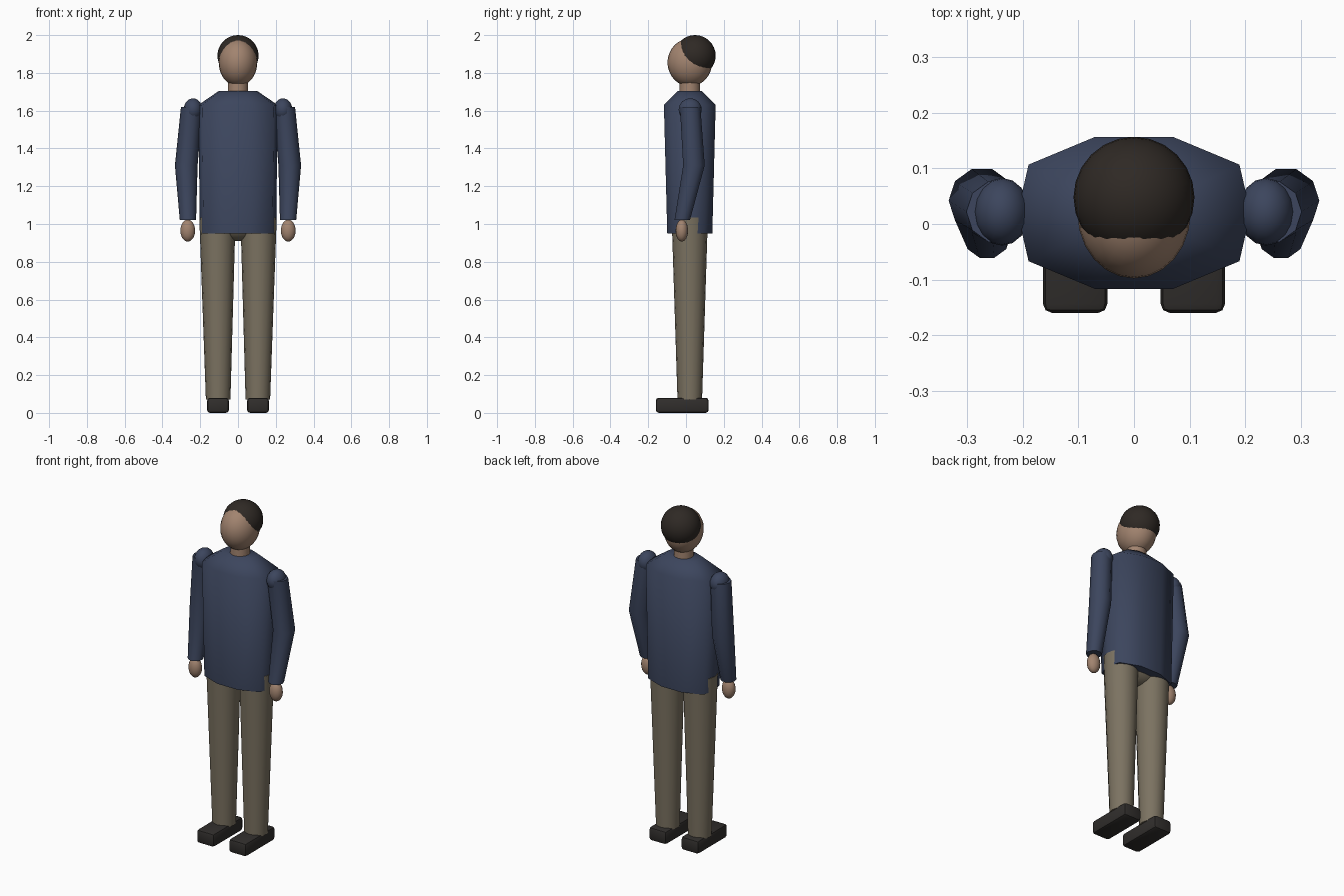
import bpy, bmesh, math
from mathutils import Vector

if "Cube" in bpy.data.objects:
    bpy.data.objects.remove(bpy.data.objects["Cube"])

CY = 0.02  # body centre line in y


def material(name, rgb):
    m = bpy.data.materials.new(name)
    m.diffuse_color = (*rgb, 1)
    m.use_nodes = True
    m.node_tree.nodes["Principled BSDF"].inputs["Base Color"].default_value = m.diffuse_color
    return m


NAVY = material("navy_cloth", (0.045, 0.06, 0.11))
TAN = material("tan_cloth", (0.2, 0.17, 0.12))
SKIN = material("skin", (0.36, 0.23, 0.16))
HAIR = material("dark_hair", (0.028, 0.022, 0.018))
SHOE = material("dark_leather", (0.03, 0.027, 0.025))


def finish(bm, name, mat, angle=50):
    bmesh.ops.recalc_face_normals(bm, faces=bm.faces)
    me = bpy.data.meshes.new(name)
    bm.to_mesh(me)
    bm.free()
    ob = bpy.data.objects.new(name, me)
    bpy.context.collection.objects.link(ob)
    me.materials.append(mat)
    bpy.ops.object.select_all(action='DESELECT')
    ob.select_set(True)
    bpy.context.view_layer.objects.active = ob
    bpy.ops.object.shade_smooth_by_angle(angle=math.radians(angle))
    return ob


def loft(name, rings, mat, angle=50):
    """Skin a list of equal-length point rings and cap both ends."""
    bm = bmesh.new()
    vs = [[bm.verts.new(p) for p in r] for r in rings]
    n = len(vs[0])
    for a, b in zip(vs, vs[1:]):
        for i in range(n):
            j = (i + 1) % n
            bm.faces.new((a[i], a[j], b[j], b[i]))
    bm.faces.new(vs[0])
    bm.faces.new(vs[-1])
    return finish(bm, name, mat, angle)


def circle(c, r, n):
    return [Vector(c) + Vector((r * math.cos(t), r * math.sin(t), 0))
            for t in (2 * math.pi * i / n for i in range(n))]


def ellipsoid(name, c, r, mat, u=24, v=16):
    bm = bmesh.new()
    bmesh.ops.create_uvsphere(bm, u_segments=u, v_segments=v, radius=1)
    bmesh.ops.scale(bm, vec=r, verts=bm.verts)
    bmesh.ops.translate(bm, vec=c, verts=bm.verts)
    return finish(bm, name, mat, 60)


# jacket torso: ten-sided section (half extents 0.21 x 0.137)
quarter = [(0.21, 0), (0.19, 0.087), (0.07, 0.137)]
section = quarter + [(-x, y) for x, y in quarter[::-1]]
section += [(x, -y) for x, y in section[4:0:-1]]


def torso_ring(z, sx, sy):
    return [Vector((x * sx, CY + y * sy, z)) for x, y in section]


loft("jacket_torso", [torso_ring(0.95, 0.96, 0.87),
                      torso_ring(1.63, 1, 1),
                      torso_ring(1.705, 0.48, 0.45)], NAVY, 60)

# pelvis, neck, head and hair
ellipsoid("pelvis", (0, CY, 1.02), (0.165, 0.095, 0.11), TAN)
loft("neck", [circle((0, CY, 1.66), 0.055, 16),
              circle((0, CY, 1.78), 0.053, 16)], SKIN)
ellipsoid("head", (0, CY, 1.855), (0.102, 0.118, 0.126), SKIN)
ellipsoid("hair", (0, 0.048, 1.891), (0.109, 0.109, 0.109), HAIR)

for s, side in ((1, "left"), (-1, "right")):
    # trouser leg
    loft(side + "_leg", [circle((s * 0.105, CY, 0.07), 0.065, 16),
                         circle((s * 0.109, CY, 1.035), 0.096, 16)], TAN)
    # shoe
    bm = bmesh.new()
    bmesh.ops.create_cube(bm, size=1)
    bmesh.ops.scale(bm, vec=(0.116, 0.28, 0.08), verts=bm.verts)
    bmesh.ops.translate(bm, vec=(s * 0.106, -0.02, 0.04), verts=bm.verts)
    bmesh.ops.bevel(bm, geom=bm.edges[:], offset=0.016, segments=2,
                    profile=0.5, affect='EDGES')
    finish(bm, side + "_shoe", SHOE, 30)
    # sleeve bent at the elbow, with rounded shoulder
    loft(side + "_sleeve", [circle((s * 0.265, -0.02, 1.02), 0.043, 10),
                            circle((s * 0.274, 0.042, 1.31), 0.06, 10),
                            circle((s * 0.245, 0.022, 1.62), 0.057, 10)], NAVY)
    ellipsoid(side + "_shoulder", (s * 0.238, 0.022, 1.605),
              (0.05, 0.061, 0.06), NAVY, 16, 12)
    # hand
    ellipsoid(side + "_hand", (s * 0.266, -0.022, 0.965),
              (0.039, 0.033, 0.058), SKIN, 16, 12)
